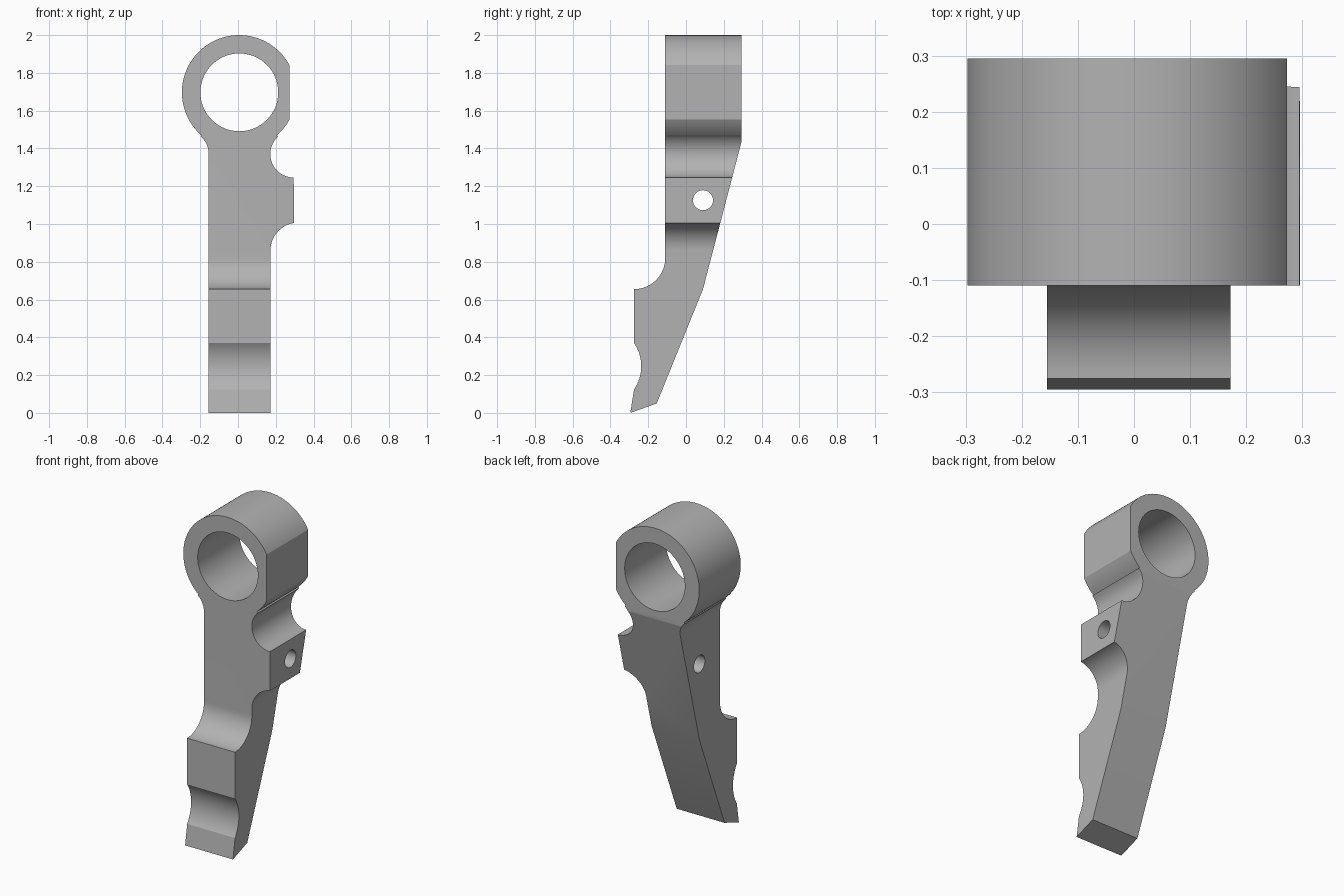
import bpy, bmesh
from math import sin, cos, radians, degrees, atan2, pi
from mathutils import Vector

if "Cube" in bpy.data.objects:
    bpy.data.objects.remove(bpy.data.objects["Cube"])

steel = bpy.data.materials.new("plain grey")
steel.use_nodes = True
GREY = (0.45, 0.45, 0.45, 1)
steel.diffuse_color = GREY
steel.node_tree.nodes["Principled BSDF"].inputs["Base Color"].default_value = GREY


def arc(cx, cz, r, start, end, steps=20):
    """Points on a circle arc, angles in degrees."""
    angles = [radians(start + (end - start) * i / steps) for i in range(steps + 1)]
    return [(cx + r * cos(a), cz + r * sin(a)) for a in angles]


def prism(name, outline, axis, half):
    """Extrude a 2D outline (horizontal, z) along the x or y axis."""
    along = Vector((1, 0, 0)) if axis == "x" else Vector((0, 1, 0))
    side = Vector((0, 1, 0)) if axis == "x" else Vector((1, 0, 0))
    bm = bmesh.new()
    verts = [bm.verts.new(side * h + Vector((0, 0, z)) - along * half) for h, z in outline]
    face = bm.faces.new(verts)
    out = bmesh.ops.extrude_face_region(bm, geom=[face])
    moved = [v for v in out["geom"] if isinstance(v, bmesh.types.BMVert)]
    bmesh.ops.translate(bm, verts=moved, vec=along * 2 * half)
    bmesh.ops.recalc_face_normals(bm, faces=bm.faces)
    mesh = bpy.data.meshes.new(name)
    bm.to_mesh(mesh)
    bm.free()
    mesh.materials.append(steel)
    obj = bpy.data.objects.new(name, mesh)
    bpy.context.collection.objects.link(obj)
    return obj


def combine(target, tool, operation):
    """Apply a boolean and discard the tool."""
    tool.hide_render = True
    mod = target.modifiers.new("cut", "BOOLEAN")
    mod.operation, mod.object, mod.solver = operation, tool, "EXACT"
    bpy.ops.object.select_all(action="DESELECT")
    target.select_set(True)
    bpy.context.view_layer.objects.active = target
    bpy.ops.object.modifier_apply(modifier=mod.name)
    bpy.data.objects.remove(tool)


# Front outline: eye ring with a flat side, necked shank, side lug
RING_X, RING_Z, RING_R = 0.006, 1.697, 0.303
FLAT_X, LEFT, RIGHT, LUG = 0.275, -0.155, 0.172, 0.295
NECK_Z, NECK_R = 1.37, 0.124
flat = degrees(atan2(0.145, FLAT_X - RING_X))
neck = degrees(atan2(RING_Z - NECK_Z, 0.287))
front = [(LEFT, -0.1), (RIGHT, -0.1)]
front += arc(0.319, 0.86, 0.147, 180, 99)
front += arc(LUG, NECK_Z, NECK_R, 270, 180 - neck, 32)
front += arc(RING_X, RING_Z, RING_R, -neck, -flat, 6)
front += arc(RING_X, RING_Z, RING_R, flat, 180 + neck, 64)
front += arc(LEFT - NECK_R, NECK_Z, NECK_R, neck, 0, 12)
arm = prism("lever_arm", front, "y", 0.6)

# Side outline: sloping back, toe, finger notch and front step
side = [(-0.11, 2.1), (0.295, 2.1), (0.295, 1.44), (0.09, 0.655), (-0.155, 0.05), (-0.295, 0)]
side += arc(-0.453, 0.247, 0.216, -34.5, 34.5)
side += arc(-0.275, 0.82, 0.165, -90, 0)
combine(arm, prism("side_shape", side, "x", 0.6), "INTERSECT")

# Eye bore and cross pin hole
combine(arm, prism("bore", arc(0.007, RING_Z, 0.206, 0, 354.375, 63), "y", 0.7), "DIFFERENCE")
combine(arm, prism("pin_hole", arc(0.09, 1.126, 0.053, 0, 348.75, 31), "x", 0.7), "DIFFERENCE")

bpy.ops.object.shade_smooth_by_angle(angle=radians(20))
